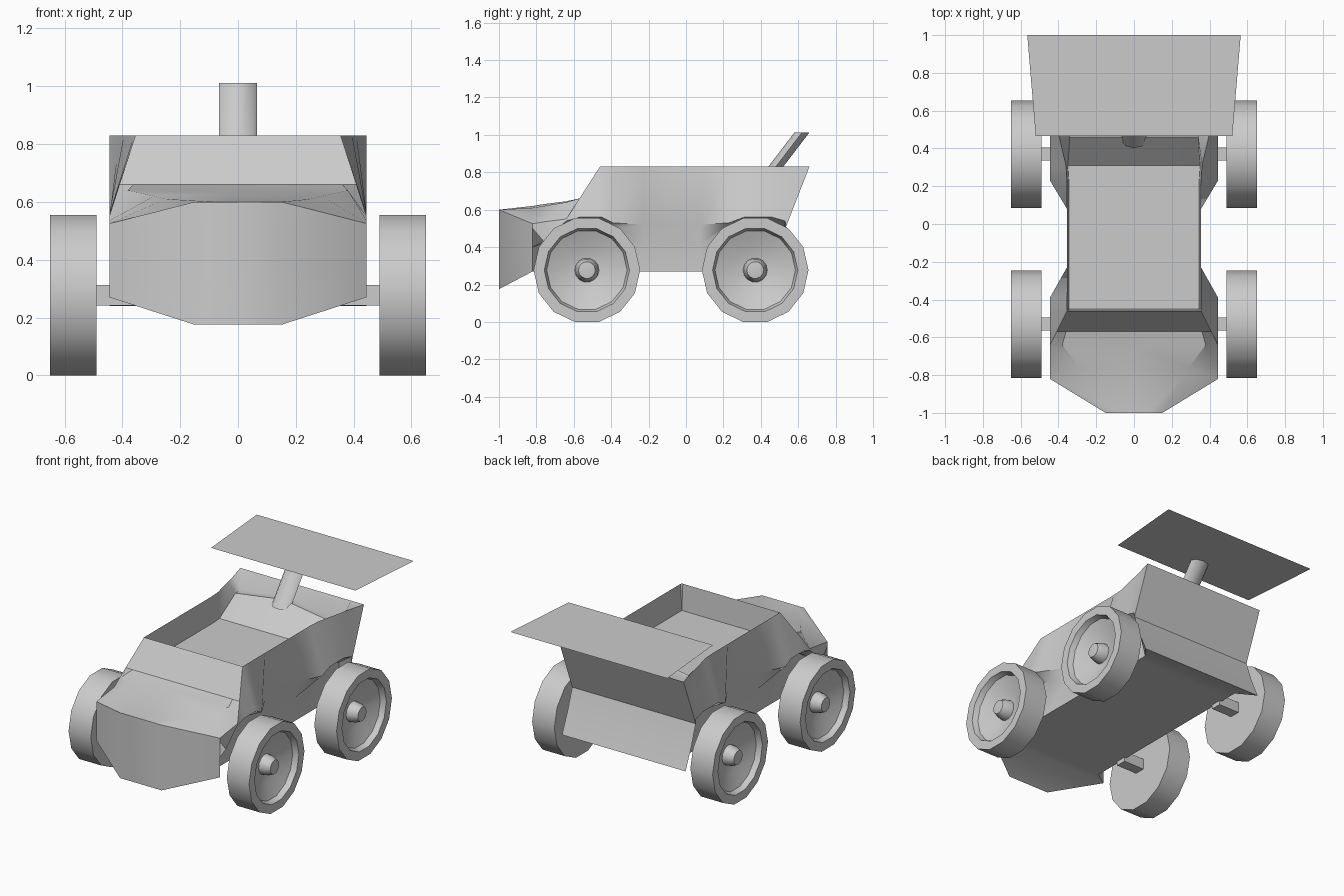
import bpy, bmesh, math

if "Cube" in bpy.data.objects:
    bpy.data.objects.remove(bpy.data.objects["Cube"])


def make(name, bm, angle=35):
    bmesh.ops.recalc_face_normals(bm, faces=bm.faces)
    me = bpy.data.meshes.new(name)
    bm.to_mesh(me)
    bm.free()
    ob = bpy.data.objects.new(name, me)
    bpy.context.collection.objects.link(ob)
    bpy.ops.object.select_all(action='DESELECT')
    ob.select_set(True)
    bpy.context.view_layer.objects.active = ob
    bpy.ops.object.shade_smooth_by_angle(angle=math.radians(angle))
    return ob


def loft(bm, rings, closed=True):
    vs = [[bm.verts.new(p) for p in r] for r in rings]
    n = len(vs[0])
    for a, b in zip(vs, vs[1:]):
        for i in range(n if closed else n - 1):
            j = (i + 1) % n
            bm.faces.new((a[i], a[j], b[j], b[i]))
    return vs


# Body shell: half sections (x, z[, y shift]) = bottom, inner arch, arch lip, rim, deck edge; then deck centre z
MID = [(.355, .27), (.355, .42), (.355, .52), (.355, .83), (.345, .66)]
ARCH = [(.355, .27), (.355, .5), (.445, .56)]
sections = [
    (-1.0, [(.15, .175), (.15, .35), (.15, .53), (.15, .60), (.08, .60)], .60),
    (-.82, [(.445, .27), (.445, .40), (.445, .50), (.445, .525), (.25, .61)], .62),
    (-.76, [(.355, .27), (.355, .42), (.445, .43), (.445, .535), (.29, .62)], .63),
    (-.64, ARCH[:2] + [(.445, .54), (.445, .55), (.38, .64)], .645),
    (-.57, ARCH + [(.41, .66), (.36, .66)], .66),
    (-.46, ARCH + [(.355, .83), (.345, .83)], .83),
    (-.45, ARCH + [(.355, .83), (.345, .66)], .66),
    (-.39, ARCH[:2] + [(.445, .53), (.355, .83), (.345, .66)], .66),
    (-.23, MID, .66),
    (.08, MID, .66),
    (.23, ARCH[:2] + [(.445, .53), (.355, .83), (.345, .66)], .66),
    (.31, ARCH + [(.36, .83), (.35, .66)], .66),
    (.46, ARCH + [(.395, .83), (.34, .77)], .82),
    (.53, [(.355, .27), (.355, .48), (.445, .54), (.41, .83), (.35, .76)], .81),
    (.66, [(.445, .24, -.02), (.445, .38, -.08), (.445, .51, -.125), (.445, .83), (.35, .83)], .83),
]
rings = []
for y, pts, cz in sections:
    pts = [(p[0], y + (p[2] if len(p) > 2 else 0), p[1]) for p in pts]
    rings.append(pts + [(0, y, cz)] + [(-x, yy, z) for x, yy, z in reversed(pts)])
bm = bmesh.new()
vs = loft(bm, rings)
for r in (vs[0], vs[-1]):
    for i in range(4):
        bm.faces.new((r[i], r[i + 1], r[9 - i], r[10 - i]))
    bm.faces.new((r[4], r[5], r[6]))
make("body", bm)

# Wheels: spun profile (x, radius) with dished rim and hub, plus axle block
PROFILE = [(.49, .001), (.49, .285), (.65, .285), (.65, .228), (.615, .215),
           (.575, .12), (.565, .065), (.60, .06), (.635, .045), (.64, .001)]
SIDES = 14
for side, label in ((1, "right"), (-1, "left")):
    for y0, end in ((-.53, "front"), (.37, "rear")):
        bm = bmesh.new()
        loft(bm, [[(side * x, y0 + r * math.cos(2 * math.pi * k / SIDES),
                    .277 + r * math.sin(2 * math.pi * k / SIDES))
                   for k in range(SIDES)] for x, r in PROFILE])
        bmesh.ops.remove_doubles(bm, verts=bm.verts, dist=.003)
        make(f"{end}_{label}_wheel", bm, 40)
        bm = bmesh.new()
        bmesh.ops.create_cube(bm, size=1)
        for v in bm.verts:
            v.co = (side * (.42 + v.co.x * .16), y0 + v.co.y * .07, .277 + v.co.z * .07)
        make(f"{end}_{label}_axle", bm)

# Slanted wing post
bm = bmesh.new()
post = loft(bm, [[(.065 * math.cos(a), .48 + (z - .83) * .765 + .04 * math.sin(a), z)
                  for a in [k * math.pi / 4 for k in range(8)]] for z in (.78, 1.012)])
for r in post:
    bm.faces.new(r)
make("wing_post", bm, 50)

# Flat rear wing
bm = bmesh.new()
bm.faces.new([bm.verts.new(p) for p in
              ((-.52, .465, 1.015), (.52, .465, 1.015), (.565, 1, 1.015), (-.565, 1, 1.015))])
make("rear_wing", bm)
